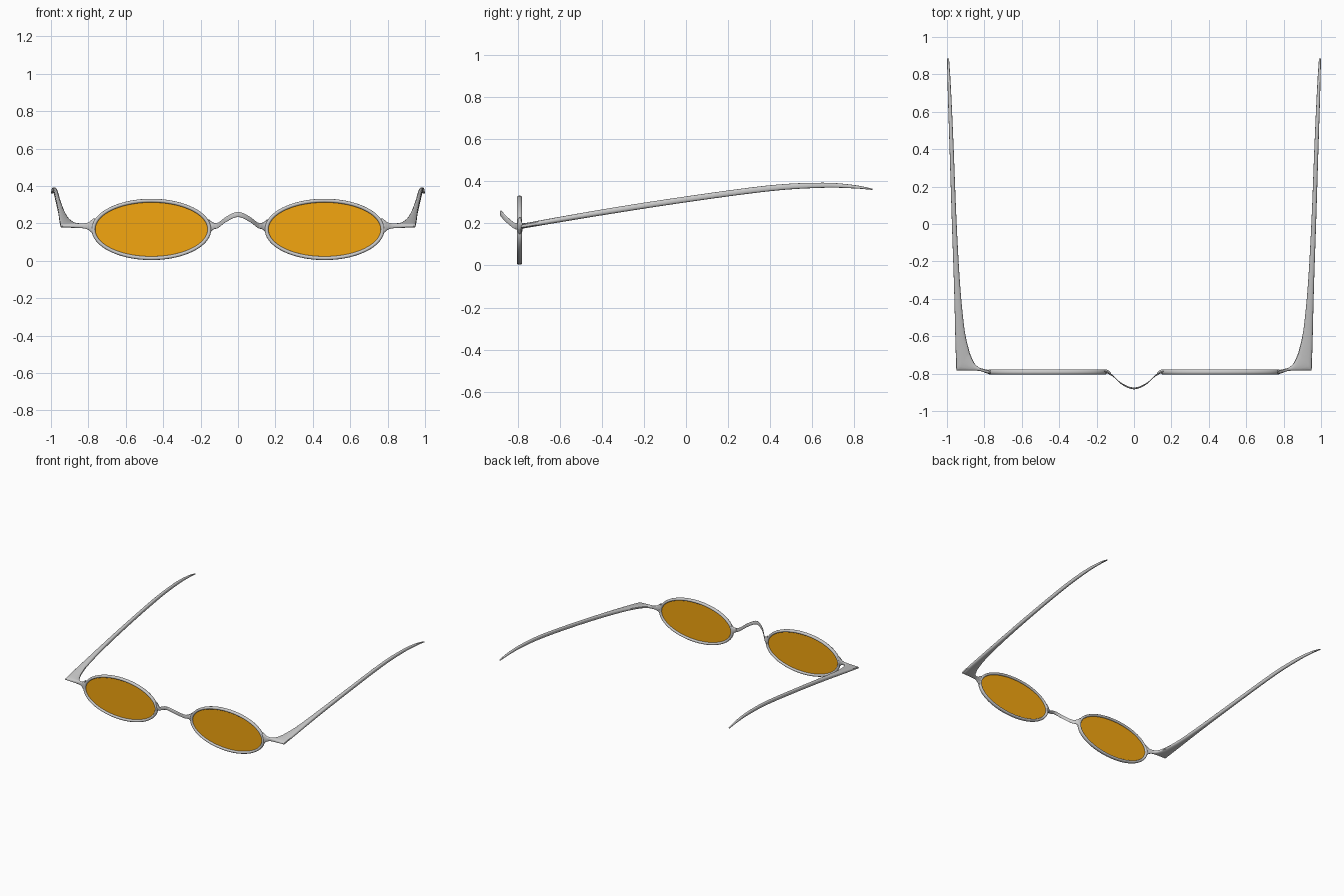
import bpy, bmesh, math
from mathutils import Vector

if "Cube" in bpy.data.objects:
    bpy.data.objects.remove(bpy.data.objects["Cube"])

LX, LZ, LY = 0.463, 0.168, -0.791      # lens centre


def spow(v, e):
    return math.copysign(abs(v) ** e, v)


def finish(name, bm, angle=40, mat=None):
    bmesh.ops.recalc_face_normals(bm, faces=bm.faces)
    me = bpy.data.meshes.new(name)
    bm.to_mesh(me)
    bm.free()
    ob = bpy.data.objects.new(name, me)
    bpy.context.collection.objects.link(ob)
    if mat:
        me.materials.append(mat)
    bpy.ops.object.select_all(action='DESELECT')
    ob.select_set(True)
    bpy.context.view_layer.objects.active = ob
    bpy.ops.object.shade_smooth_by_angle(angle=math.radians(angle))
    return ob


def resample(rows, n):
    # Catmull-Rom through rows of numbers
    out = []
    for i in range(len(rows) - 1):
        p0, p1 = rows[max(i - 1, 0)], rows[i]
        p2, p3 = rows[i + 1], rows[min(i + 2, len(rows) - 1)]
        for k in range(n):
            t = k / n
            out.append([0.5 * (2 * b + (c - a) * t + (2 * a - 5 * b + 4 * c - d) * t * t
                               + (3 * b - a - 3 * c + d) * t ** 3)
                        for a, b, c, d in zip(p0, p1, p2, p3)])
    out.append(list(rows[-1]))
    return out


def loft(name, rings, closed=False, angle=40):
    bm = bmesh.new()
    vs = [[bm.verts.new(p) for p in r] for r in rings]
    m = len(vs[0])
    for i in range(len(vs) if closed else len(vs) - 1):
        a, b = vs[i], vs[(i + 1) % len(vs)]
        for j in range(m):
            bm.faces.new((a[j], a[(j + 1) % m], b[(j + 1) % m], b[j]))
    if not closed:
        bm.faces.new(vs[0])
        bm.faces.new(vs[-1])
    return finish(name, bm, angle)


def section(p, q, hh, e, n=16):
    # rounded section spanning p to q, with vertical half height hh
    c, h = (p + q) / 2, (q - p) / 2
    return [c + h * spow(math.cos(a), e) + Vector((0, 0, hh * spow(math.sin(a), e)))
            for a in (2 * math.pi * k / n for k in range(n))]


amber = bpy.data.materials.new("amber")
amber.diffuse_color = (0.9, 0.38, 0.005, 0.92)
amber.use_nodes = True
amber.node_tree.nodes["Principled BSDF"].inputs["Base Color"].default_value = amber.diffuse_color

# Temple height along y
HEIGHT = resample([(-0.80, 0.183), (-0.4, 0.252), (0, 0.314), (0.4, 0.367),
                   (0.65, 0.381), (0.8, 0.374), (0.89, 0.361)], 12)


def height(y):
    for a, b in zip(HEIGHT, HEIGHT[1:]):
        if y <= b[0]:
            return a[1] + (b[1] - a[1]) * (y - a[0]) / (b[0] - a[0])
    return HEIGHT[-1][1]


# Rows: inner x, inner y, outer x, outer y, half height
HINGE = [(0.768, -0.780, 0.768, -0.800, 0.045), (0.785, -0.779, 0.785, -0.799, 0.032),
         (0.802, -0.775, 0.802, -0.793, 0.019), (0.830, -0.766, 0.830, -0.785, 0.013),
         (0.855, -0.742, 0.890, -0.784, 0.012), (0.878, -0.690, 0.950, -0.784, 0.012)]
TEMPLE = [(0.878, -0.690, 0.950, -0.784, 0.012), (0.906, -0.564, 0.955, -0.62, 0.013),
          (0.930, -0.32, 0.962, -0.34, 0.014), (0.949, 0.02, 0.974, 0.015, 0.014),
          (0.964, 0.4, 0.986, 0.4, 0.014), (0.975, 0.65, 0.994, 0.65, 0.012),
          (0.983, 0.8, 0.998, 0.8, 0.008), (0.989, 0.885, 0.999, 0.885, 0.003)]

for side, s in (("left", -1), ("right", 1)):
    # Rim: rounded section swept round an ellipse
    rings = []
    for i in range(72):
        a = 2 * math.pi * i / 72
        ring = []
        for k in range(12):
            b = 2 * math.pi * k / 12
            r = 0.010 * spow(math.cos(b), 0.8)
            ring.append(Vector((s * LX + (0.310 + r) * math.cos(a),
                                LY + 0.013 * spow(math.sin(b), 0.8),
                                LZ + (0.154 + r) * math.sin(a))))
        rings.append(ring)
    loft(side + "_rim", rings, closed=True, angle=60)

    # Lens: thin elliptical plate
    bm = bmesh.new()
    bmesh.ops.create_cone(bm, cap_ends=True, segments=72, radius1=1, radius2=1, depth=0.004)
    for v in bm.verts:
        x, y, z = v.co
        v.co = (s * LX + 0.308 * x, LY + z, LZ + 0.152 * y)
    finish(side + "_lens", bm, 40, amber)

    # Temple arm with mitred end piece
    rows = resample(HINGE, 5)[:-1] + resample(TEMPLE, 8)
    rings = []
    for ix, iy, ox, oy, hh in rows:
        p = Vector((s * ix, iy, height(iy)))
        q = Vector((s * ox, oy, height(oy)))
        rings.append(section(p, q, hh, 0.75))
    loft(side + "_temple", rings)

# Bridge: x, y, z, half depth, half height
half = [(0.158, -0.787, 0.182, 0.010, 0.042), (0.145, -0.789, 0.184, 0.010, 0.029),
        (0.130, -0.797, 0.186, 0.009, 0.018), (0.105, -0.819, 0.191, 0.006, 0.014),
        (0.060, -0.858, 0.224, 0.005, 0.014)]
rows = half + [(0, -0.879, 0.248, 0.005, 0.014)] + [(-r[0], *r[1:]) for r in reversed(half)]
rings = []
for x, y, z, d, hh in resample(rows, 6):
    c = Vector((x, y, z))
    off = Vector((0.6 * x / 0.12 * d if abs(x) < 0.12 else 0, d, 0))
    rings.append(section(c - off, c + off, hh, 0.8, 12))
loft("bridge", rings)
